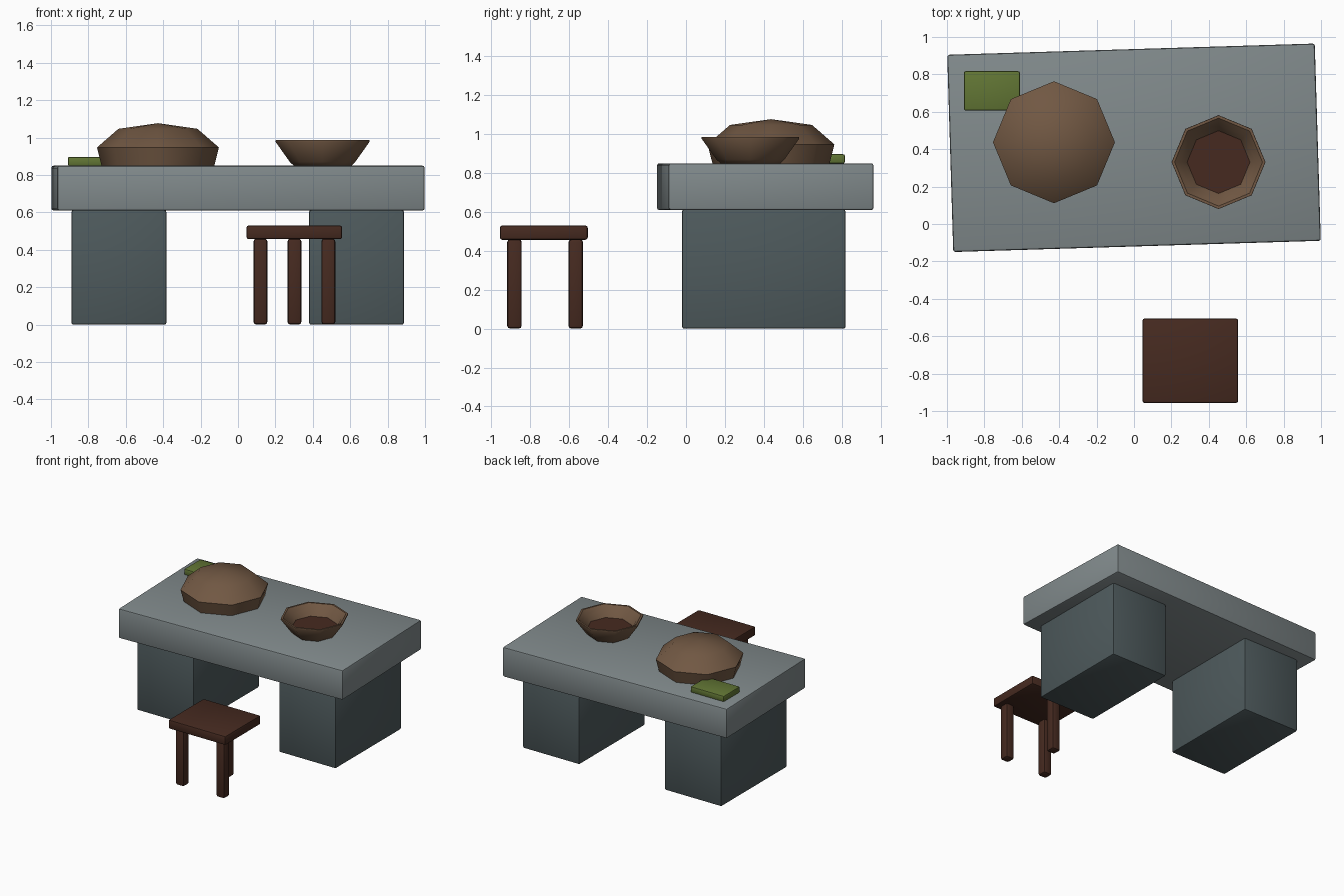
import bpy, bmesh, math

if "Cube" in bpy.data.objects:
    bpy.data.objects.remove(bpy.data.objects["Cube"])

def material(name, rgb):
    m = bpy.data.materials.new(name)
    m.diffuse_color = (*rgb, 1)
    m.use_nodes = True
    m.node_tree.nodes["Principled BSDF"].inputs["Base Color"].default_value = m.diffuse_color
    return m

STONE = material("pale stone", (0.22, 0.255, 0.262))
BASE = material("dark stone", (0.076, 0.102, 0.108))
WOOD = material("dark wood", (0.061, 0.023, 0.0144))
GREEN = material("leaf green", (0.122, 0.181, 0.035))
BROWN = material("clay brown", (0.165, 0.097, 0.056))

def finish(bm, name, mat):
    bmesh.ops.recalc_face_normals(bm, faces=bm.faces)
    me = bpy.data.meshes.new(name)
    bm.to_mesh(me)
    bm.free()
    ob = bpy.data.objects.new(name, me)
    bpy.context.collection.objects.link(ob)
    me.materials.append(mat)
    return ob

def smooth(ob, deg):
    bpy.ops.object.select_all(action='DESELECT')
    ob.select_set(True)
    bpy.context.view_layer.objects.active = ob
    bpy.ops.object.shade_smooth_by_angle(angle=math.radians(deg))

def box(name, x, y, z, mat, bevel, turn=0):
    """Bevelled box from (min, max) ranges."""
    bm = bmesh.new()
    bmesh.ops.create_cube(bm, size=1)
    bmesh.ops.scale(bm, vec=(x[1] - x[0], y[1] - y[0], z[1] - z[0]), verts=bm.verts)
    bmesh.ops.bevel(bm, geom=bm.edges[:], offset=bevel, segments=2, profile=0.5, affect='EDGES')
    ob = finish(bm, name, mat)
    ob.location = (sum(x) / 2, sum(y) / 2, sum(z) / 2)
    ob.rotation_euler.z = math.radians(turn)
    smooth(ob, 35)
    return ob

def lathe(name, cx, cy, profile, mat, n=8):
    """Turn an (r, z) profile round a vertical axis; r = 0 closes to a point."""
    bm = bmesh.new()
    rings = []
    for r, z in profile:
        if r == 0:
            rings.append([bm.verts.new((cx, cy, z))] * n)
        else:
            rings.append([bm.verts.new((cx + r * math.cos(2 * math.pi * i / n),
                                        cy + r * math.sin(2 * math.pi * i / n), z)) for i in range(n)])
    for a, b in zip(rings, rings[1:]):
        for i in range(n):
            j = (i + 1) % n
            bm.faces.new(dict.fromkeys([a[i], a[j], b[j], b[i]]))
    ob = finish(bm, name, mat)
    smooth(ob, 46)
    return ob

# table: slightly turned slab on two blocks
box("table_slab", (-0.983, 0.983), (-0.12, 0.935), (0.61, 0.85), STONE, 0.012, 1.75)
box("left_block", (-0.89, -0.383), (-0.02, 0.82), (0, 0.612), BASE, 0.01)
box("right_block", (0.38, 0.887), (-0.02, 0.82), (0, 0.612), BASE, 0.01)

# domed loaf
lathe("loaf", -0.428, 0.437, [(0, 0.845), (0.30, 0.845), (0.326, 0.947), (0.211, 1.047), (0, 1.077)], BROWN)

# open bowl and its filling
lathe("bowl", 0.452, 0.331, [(0, 0.848), (0.152, 0.848), (0.175, 0.87), (0.251, 0.977), (0.25, 0.986),
                             (0.235, 0.986), (0.2, 0.95), (0.166, 0.9), (0, 0.9)], BROWN)
lathe("bowl_filling", 0.452, 0.331, [(0, 0.9), (0.166, 0.9), (0.168, 0.907), (0, 0.907)], WOOD)

# green cloth beside the loaf
box("green_cloth", (-0.91, -0.61), (0.607, 0.817), (0.848, 0.897), GREEN, 0.01)

# three-legged stool
box("stool_seat", (0.045, 0.557), (-0.957, -0.505), (0.457, 0.53), WOOD, 0.012)
for name, x, y in (("front_left", 0.12, -0.882), ("front_right", 0.483, -0.882), ("back", 0.302, -0.567)):
    box(name + "_stool_leg", (x - 0.0375, x + 0.0375), (y - 0.0375, y + 0.0375), (0, 0.46), WOOD, 0.016)
